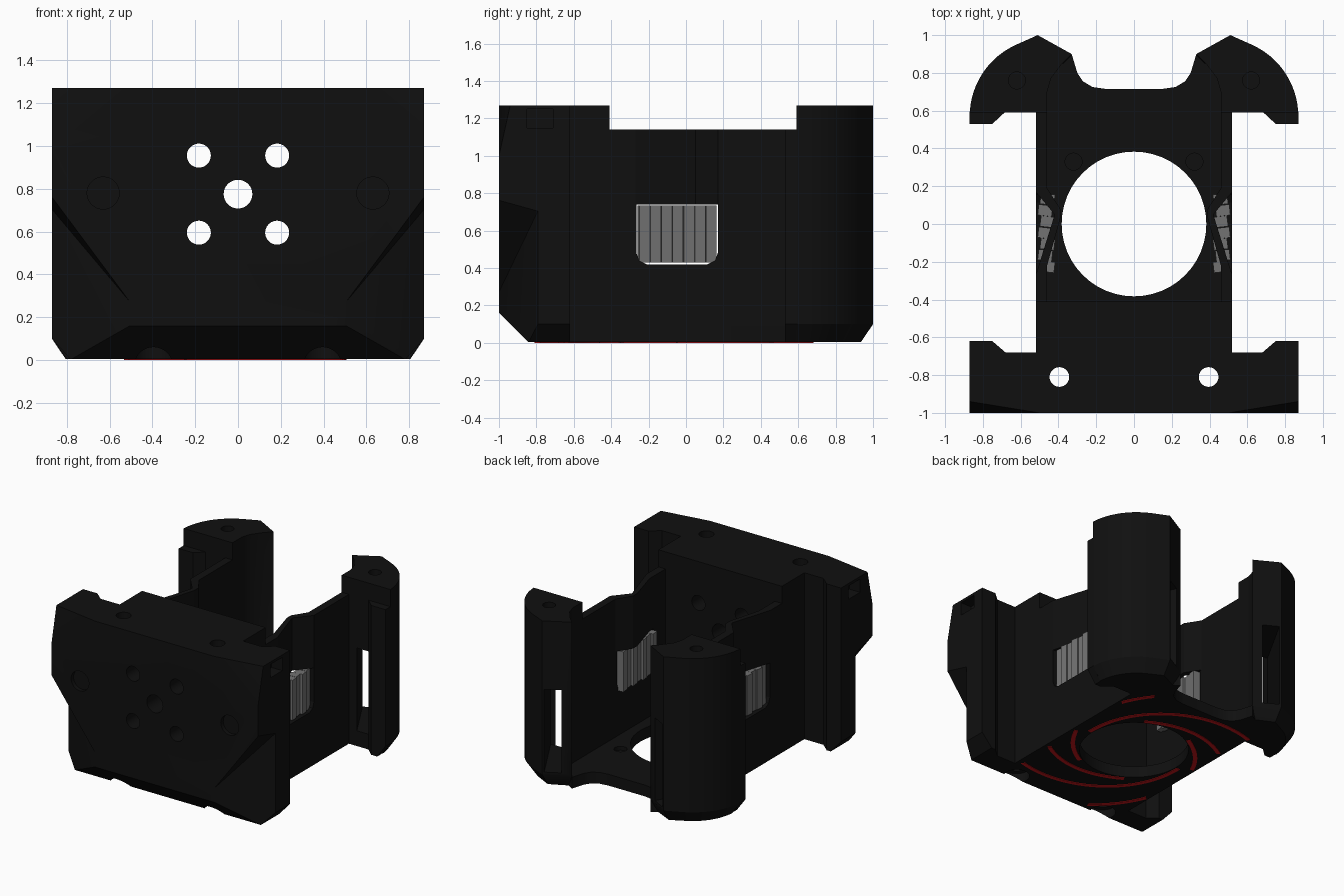
import bpy, bmesh, math
from mathutils import Vector, Matrix

if "Cube" in bpy.data.objects:
    bpy.data.objects.remove(bpy.data.objects["Cube"])


def material(name, rgb):
    m = bpy.data.materials.new(name)
    m.diffuse_color = (*rgb, 1)
    m.use_nodes = True
    m.node_tree.nodes["Principled BSDF"].inputs["Base Color"].default_value = m.diffuse_color
    return m


BLACK = material("matte black", (0.005, 0.005, 0.005))
GREY = material("vent grey", (0.17, 0.17, 0.17))
RED = material("accent red", (0.55, 0.008, 0.01))
Z0 = 0.004  # body underside, just above the raised accent lines


def finish(name, bm, mat=BLACK):
    bmesh.ops.recalc_face_normals(bm, faces=bm.faces)
    me = bpy.data.meshes.new(name)
    bm.to_mesh(me)
    bm.free()
    me.materials.append(mat)
    ob = bpy.data.objects.new(name, me)
    bpy.context.collection.objects.link(ob)
    return ob


def loft(name, rings, mat=BLACK):
    """Skin a stack of (z, outline) rings and cap both ends."""
    bm = bmesh.new()
    vs = [[bm.verts.new((x, y, z)) for x, y in pts] for z, pts in rings]
    n = len(vs[0])
    for a, b in zip(vs, vs[1:]):
        for i in range(n):
            j = (i + 1) % n
            bm.faces.new((a[i], a[j], b[j], b[i]))
    bm.faces.new(vs[0][::-1])
    bm.faces.new(vs[-1])
    return finish(name, bm, mat)


def prism(name, pts, z0, z1, mat=BLACK):
    return loft(name, [(z0, pts), (z1, pts)], mat)


def box(name, x, y, z, mat=BLACK):
    return prism(name, [(x[0], y[0]), (x[1], y[0]), (x[1], y[1]), (x[0], y[1])], *z, mat)


def hull(name, pts):
    bm = bmesh.new()
    for p in pts:
        bm.verts.new(p)
    bmesh.ops.convex_hull(bm, input=bm.verts)
    return finish(name, bm)


def rod(centre, r, depth, axis="Z"):
    bm = bmesh.new()
    m = Matrix.Translation(centre)
    if axis == "Y":
        m = m @ Matrix.Rotation(math.pi / 2, 4, "X")
    bmesh.ops.create_cone(bm, cap_ends=True, segments=48, radius1=r, radius2=r,
                          depth=depth, matrix=m)
    return finish("cutter", bm)


def cut(ob, *cutters):
    bpy.context.view_layer.objects.active = ob
    for c in cutters:
        mod = ob.modifiers.new("cut", "BOOLEAN")
        mod.operation, mod.solver, mod.object = "DIFFERENCE", "EXACT", c
        bpy.ops.object.modifier_apply(modifier=mod.name)
        bpy.data.objects.remove(c)


def smooth(ob):
    bpy.ops.object.select_all(action="DESELECT")
    ob.select_set(True)
    bpy.context.view_layer.objects.active = ob
    bpy.ops.object.shade_smooth_by_angle(angle=math.radians(30))


def flip(pts, s):
    return [(p[0] * s, *p[1:]) for p in pts]


# Front block: wide faceted shell with a deeper centre
half = [(0.87, -1), (0.87, -0.62), (0.75, -0.62), (0.68, -0.68), (0.52, -0.68), (0.52, -0.41)]
front = prism("front_block", half + flip(half[::-1], -1), Z0, 1.27)
cut(front, hull("cutter", [(x, y, z) for x in (-1, 1)
                           for y, z in ((-1.1, 0.26), (-0.74, -0.1), (-1.1, -0.1))]))
for s in (-1, 1):
    # bottom side bevel
    cut(front, hull("cutter", [(s * x, y, z) for y in (-1.2, -0.55)
                               for x, z in ((0.96, 0.2), (0.69, -0.1), (0.96, -0.1))]))
    # recessed lower cheek with a diagonal step
    cut(front, hull("cutter", flip([
        (0.47, -1.02, -0.1), (0.9, -0.775, -0.1), (0.9, -1.1, -0.1),
        (0.47, -1.02, 0.23), (0.9, -0.775, 0.74), (0.9, -1.1, 0.83)], s)))
    # upper corner facet
    cut(front, hull("cutter", flip([
        (0.5, -1, 1.27), (0.87, -1, 1.0), (0.87, -0.94, 1.27), (1.24, -1, 0.73),
        (0.5, -1.2, 1.5), (1.0, -1.2, 1.5), (1.0, -0.92, 1.4), (1.0, -1.2, 0.9)], s)))
    # side pocket, vertical screw hole and its counterbore, shallow dimple
    x = sorted((s * 0.78, s * 0.95))
    cut(front, box("cutter", x, (-0.85, -0.71), (1.15, 1.25)),
        rod((s * 0.395, -0.81, 0.6), 0.052, 2),
        rod((s * 0.395, -0.81, 0), 0.09, 0.15),
        rod((s * 0.63, -1, 0.78), 0.075, 0.06, "Y"))
    for z in (0.595, 0.955):
        cut(front, rod((s * 0.183, -0.7, z), 0.056, 1, "Y"))
cut(front, rod((0, -0.7, 0.775), 0.067, 1, "Y"))
smooth(front)

# Floor with the large round opening and a concave rear edge
rear = [(0.46, 0.84), (0.36, 0.88), (0.33, 0.9), (0.30, 0.80), (0.27, 0.755),
        (0.22, 0.725), (0.15, 0.715)]
floor = prism("floor", [(0.52, -0.45), (0.52, 0.62)] + rear + flip(rear[::-1], -1)
              + [(-0.52, 0.62), (-0.52, -0.45)], Z0, 0.09)
cut(floor, rod((0, 0, 0), 0.383, 1))
for s in (-1, 1):
    cut(floor, rod((s * 0.32, 0.33, 0.1), 0.045, 0.08))
smooth(floor)

for s, side in ((-1, "left"), (1, "right")):
    # Side wall: flat below, with an inward scoop above the vent
    low = box(side + "_lower_wall", sorted((s * 0.46, s * 0.52)), (-0.42, 0.6), (Z0, 0.74))
    a = [(y, z) for y, z in ((-0.265, 0.9), (-0.265, 0.48), (-0.25, 0.44), (-0.21, 0.42),
                             (0.115, 0.42), (0.155, 0.44), (0.17, 0.48), (0.17, 0.9))]
    cut(low, hull("cutter", [(s * x, y, z) for x in (0.3, 0.7) for y, z in a]))
    prism(side + "_upper_wall", flip([
        (0.52, -0.42), (0.52, -0.27), (0.42, 0.05), (0.52, 0.17), (0.52, 0.6), (0.46, 0.6),
        (0.46, 0.19), (0.39, 0.08), (0.39, 0.03), (0.46, -0.22), (0.46, -0.42)], s), 0.74, 1.14)

    # Vent slats, stepped in and out
    bm = bmesh.new()
    for i in range(7):
        y = -0.255 + i * 0.0595
        m = (Matrix.Translation((s * (0.458 + 0.012 * (i % 2)), y + 0.029, 0.583))
             @ Matrix.Rotation(s * 0.12, 4, "Z") @ Matrix.Diagonal((0.075, 0.057, 0.305, 1)))
        bmesh.ops.create_cube(bm, size=1, matrix=m)
    finish(side + "_vent_slats", bm, GREY)

    # Rear post: rounded outer corner, tapered foot
    cx, cy, r = 0.455, 0.57, 0.415
    inner = [(0.51, 1.0), (0.33, 0.9), (0.38, 0.85), (0.44, 0.77), (0.46, 0.70), (0.46, 0.59)]

    def outline(inset):
        arc = [(cx + (r - inset) * math.cos(t), cy + (r - inset) * math.sin(t))
               for t in [math.radians(3 + 5.25 * k) for k in range(13)]]
        rest = [(0.51, 1.0 - inset), (0.33, 0.9 - inset * 0.8)] + inner[2:]
        return flip([(0.87 - inset, 0.59)] + arc + rest, s)

    post = loft(side + "_rear_post",
                [(Z0, outline(0.065)), (0.1, outline(0)), (1.27, outline(0))])
    # angled through slot and top screw hole
    d, n = Vector((0.49, -0.87, 0)), Vector((0.87, 0.49, 0))
    mid = Vector((0.555, 0.77, 0))
    slot = [mid + d * i * 0.4 + n * j * 0.06 + Vector((0, 0, z))
            for i in (-1, 1) for j in (-1, 1) for z in (0.12, 0.75)]
    cut(post, hull("cutter", flip([tuple(p) for p in slot], s)),
        rod((s * 0.62, 0.76, 1.27), 0.045, 0.2))
    smooth(post)
    # Inner lip of the rear post
    loft(side + "_post_lip", [
        (Z0, flip([(0.80, 0.53), (0.75, 0.53), (0.68, 0.595), (0.80, 0.595)], s)),
        (0.1, flip([(0.87, 0.53), (0.75, 0.53), (0.68, 0.595), (0.87, 0.595)], s)),
        (1.14, flip([(0.87, 0.53), (0.75, 0.53), (0.68, 0.595), (0.87, 0.595)], s))])


# Spiral accent lines raised on the underside
def on_base(x, y):
    x = abs(x)
    if math.hypot(x, y) < 0.385:
        return False
    if -0.83 < y < 0.7 and x < 0.51:
        return True
    return (x < 0.62 and -0.83 < y < -0.69) or (y > 0.6 and math.hypot(x - 0.455, y - 0.57) < 0.34
                                                and x > 0.46)


bm = bmesh.new()
for arm in range(6):
    prev = None
    for k in range(49):
        t = k / 48
        ang = math.radians(-60 + 60 * arm + 145 * t)
        rad = 0.405 + 0.5 * t ** 1.8
        p = [((rad + w) * math.cos(ang), (rad + w) * math.sin(ang)) for w in (-0.016, 0.016)]
        ok = all(on_base(*q) for q in p)
        ring = [bm.verts.new((*q, z)) for q, z in
                ((p[0], 0), (p[1], 0), (p[1], 0.008), (p[0], 0.008))] if ok else None
        if ring and prev:
            for i in range(4):
                j = (i + 1) % 4
                bm.faces.new((prev[i], prev[j], ring[j], ring[i]))
        prev = ring
bmesh.ops.delete(bm, geom=[v for v in bm.verts if not v.link_faces], context="VERTS")
bmesh.ops.holes_fill(bm, edges=[e for e in bm.edges if e.is_boundary], sides=4)
finish("spiral_accents", bm, RED)
